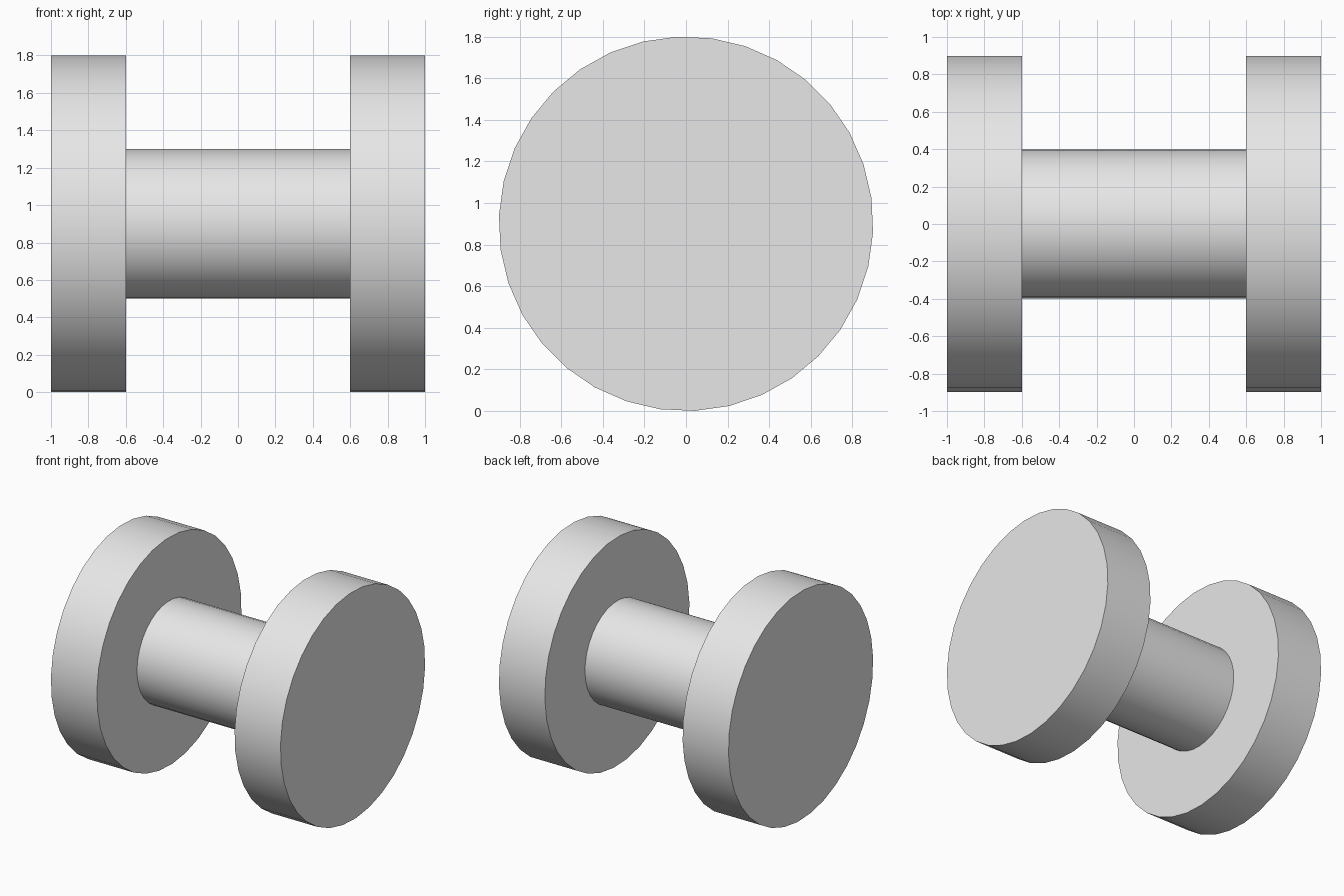
import bpy
import bmesh
from math import pi, radians
from mathutils import Matrix

SIDES = 34
RADIUS = 0.9
AXIS_Z = 0.9

cube = bpy.data.objects.get("Cube")
if cube:
    bpy.data.objects.remove(cube, do_unlink=True)

# Plain grey finish
grey = bpy.data.materials.new("light grey")
grey.use_nodes = True
colour = (0.8, 0.8, 0.8, 1.0)
grey.diffuse_color = colour
grey.node_tree.nodes["Principled BSDF"].inputs["Base Color"].default_value = colour

# Quarter-step turn of the facets, then the axis laid along x
TURN = Matrix.Rotation(-pi / (2 * SIDES), 4, 'X') @ Matrix.Rotation(pi / 2, 4, 'Y')


def round_bar(name, x, radius, length):
    bm = bmesh.new()
    bmesh.ops.create_cone(bm, cap_ends=True, segments=SIDES, radius1=radius,
                          radius2=radius, depth=length, matrix=TURN)
    mesh = bpy.data.meshes.new(name)
    bm.to_mesh(mesh)
    bm.free()
    mesh.materials.append(grey)
    obj = bpy.data.objects.new(name, mesh)
    obj.location = (x, 0, AXIS_Z)
    bpy.context.collection.objects.link(obj)
    bpy.ops.object.select_all(action='DESELECT')
    obj.select_set(True)
    bpy.context.view_layer.objects.active = obj
    bpy.ops.object.shade_smooth_by_angle(angle=radians(30))
    return obj


# Shaft between the two discs
round_bar("shaft", 0, 0.4, 1.2)

# End discs
for side, sign in (("left", 1), ("right", -1)):
    round_bar(side + "_disc", sign * 0.8, RADIUS, 0.4)
